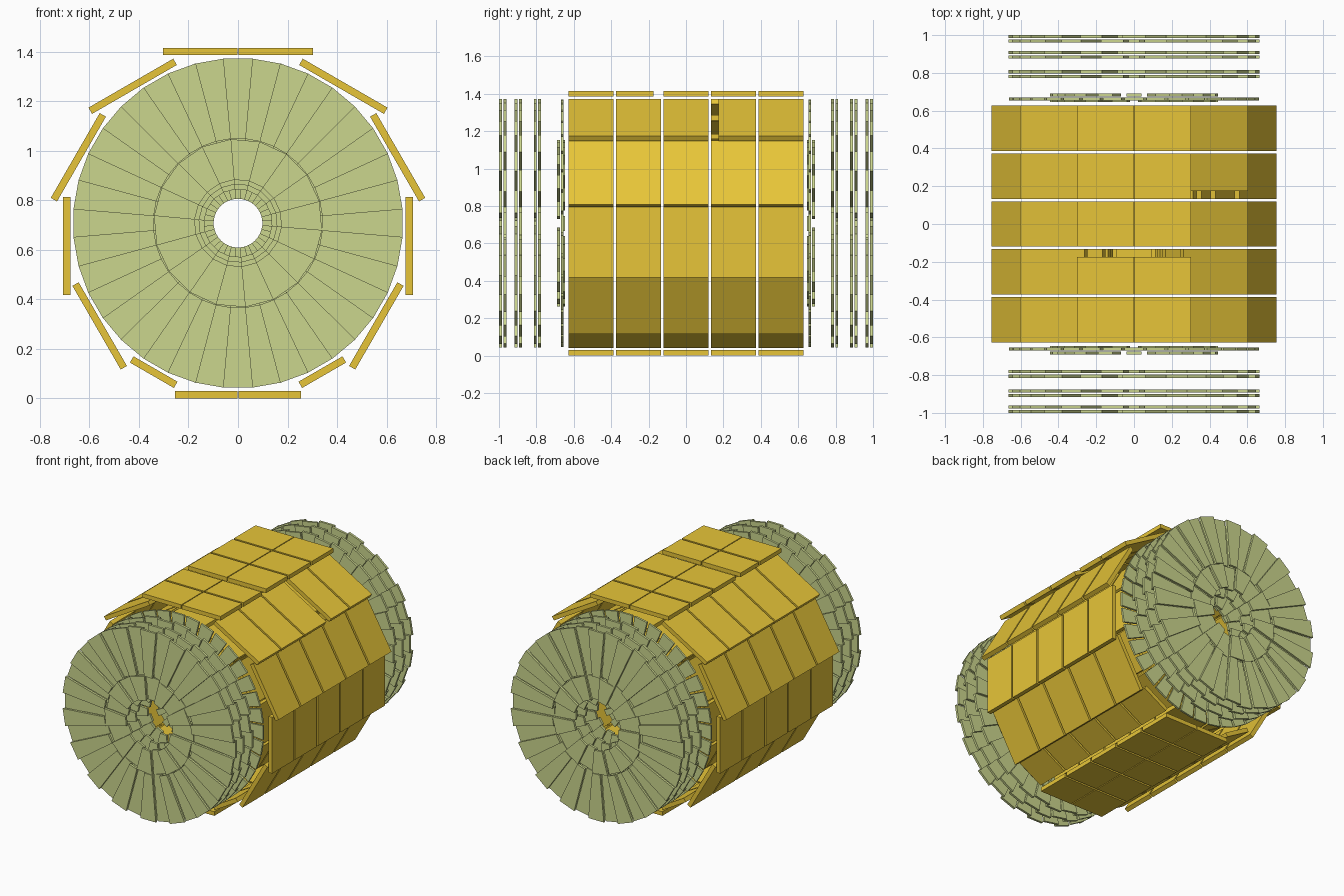
import bpy, bmesh
from math import radians, tan, cos, sin
from mathutils import Matrix, Vector

if "Cube" in bpy.data.objects:
    bpy.data.objects.remove(bpy.data.objects["Cube"])

CZ = 0.7075  # height of the cylinder axis


def material(name, rgb):
    m = bpy.data.materials.new(name)
    m.diffuse_color = (*rgb, 1)
    m.use_nodes = True
    m.node_tree.nodes["Principled BSDF"].inputs["Base Color"].default_value = m.diffuse_color
    return m


ORANGE = material("orange", (0.80, 0.56, 0.04))
GREEN = material("green", (0.60, 0.67, 0.27))


def finish(bm, name, mat):
    bmesh.ops.recalc_face_normals(bm, faces=bm.faces)
    me = bpy.data.meshes.new(name)
    bm.to_mesh(me)
    bm.free()
    me.materials.append(mat)
    ob = bpy.data.objects.new(name, me)
    bpy.context.collection.objects.link(ob)


def slab(bm, angle, r, shift, width, thick, y0, y1):
    """Box tangent to the barrel; shift runs counter-clockwise seen from the front."""
    a = radians(angle)
    n, t = Vector((cos(a), 0, sin(a))), Vector((-sin(a), 0, cos(a)))
    c = n * r + t * shift + Vector((0, (y0 + y1) / 2, CZ))
    m = Matrix((n, (0, 1, 0), t)).transposed().to_4x4()
    m.translation = c
    bmesh.ops.create_cube(bm, size=1, matrix=m @ Matrix.Diagonal((thick, y1 - y0, width, 1)))


def wedge(bm, angle, r0, r1, half, y, thick):
    """Trapezoid chamber of an endcap ring."""
    rot = Matrix.Rotation(-radians(angle), 3, 'Y')
    k = tan(radians(half))
    prof = [(r0, -r0 * k), (r1, -r1 * k), (r1, r1 * k), (r0, r0 * k)]
    rings = [[bm.verts.new(rot @ Vector((x, y + s * thick / 2, z)) + Vector((0, 0, CZ)))
              for x, z in prof] for s in (-1, 1)]
    a, b = rings
    bm.faces.new(a)
    bm.faces.new(b[::-1])
    for i in range(4):
        j = (i + 1) % 4
        bm.faces.new((a[i], b[i], b[j], a[j]))


def span(wheel, angle):
    """Length range of a chamber; two sectors are shortened for a service chimney."""
    y0, y1 = wheel * 0.2535 - 0.12, wheel * 0.2535 + 0.12
    if (wheel, angle) == (-1, 90):
        y1 -= 0.04
    if (wheel, angle) == (1, 60):
        y0 += 0.04
    return y0, y1


# outer chambers: angle, shift towards the bottom, width (right half, mirrored to left)
OUTER = [(60, 0.092, 0.395), (30, 0.092, 0.395), (0, 0.092, 0.395),
         (-30, 0.08, 0.39), (-60, 0.006, 0.205)]

for wheel in range(-2, 3):
    # inner three layers of each barrel wheel
    for name, r, width in (("inner", 0.40, 0.19), ("second", 0.465, 0.235), ("third", 0.565, 0.285)):
        bm = bmesh.new()
        for a in range(0, 360, 30):
            slab(bm, a, r, 0, width, 0.028, *span(wheel, a))
        finish(bm, f"wheel_{wheel + 3}_{name}_layer", ORANGE)
    # outer layer
    bm = bmesh.new()
    for a, s, w in OUTER:
        slab(bm, a, 0.691, -s, w, 0.029, *span(wheel, a))
        slab(bm, 180 - a, 0.691, s, w, 0.029, *span(wheel, 180 - a))
    for s in (-1, 1):
        slab(bm, 90, 0.693, s * 0.153, 0.30, 0.029, *span(wheel, 90))
        slab(bm, -90, 0.693, s * 0.129, 0.252, 0.029, *span(wheel, -90))
    finish(bm, f"wheel_{wheel + 3}_outer_layer", ORANGE)

# endcap rings: name, count, phase, r0, r1, half angle, y, stagger, thickness
RINGS = [
    ("station_1_inner", 36, 0, 0.098, 0.248, 5.2, 0.570, 0.012, 0.014),
    ("station_1_middle", 36, 0, 0.265, 0.445, 5.2, 0.668, 0.014, 0.016),
    ("station_1_outer", 36, 0, 0.480, 0.662, 4.3, 0.662, 0.0, 0.014),
    ("station_2_inner", 18, 5, 0.135, 0.335, 10.3, 0.794, 0.012, 0.016),
    ("station_2_outer", 36, 0, 0.340, 0.664, 5.2, 0.794, 0.012, 0.016),
    ("station_3_inner", 18, 5, 0.155, 0.335, 10.3, 0.896, 0.012, 0.016),
    ("station_3_outer", 36, 0, 0.340, 0.664, 5.2, 0.896, 0.012, 0.016),
    ("station_4_inner", 18, 5, 0.173, 0.335, 10.3, 0.980, 0.012, 0.016),
    ("station_4_outer", 36, 0, 0.340, 0.664, 5.2, 0.980, 0.012, 0.016),
]
for side, label in ((-1, "front"), (1, "back")):
    for name, n, phase, r0, r1, half, y, stag, thick in RINGS:
        bm = bmesh.new()
        for i in range(n):
            off = stag if i % 2 else -stag
            wedge(bm, phase + i * 360 / n, r0, r1, half, side * (y + off), thick)
        finish(bm, f"{label}_{name}_ring", GREEN)
